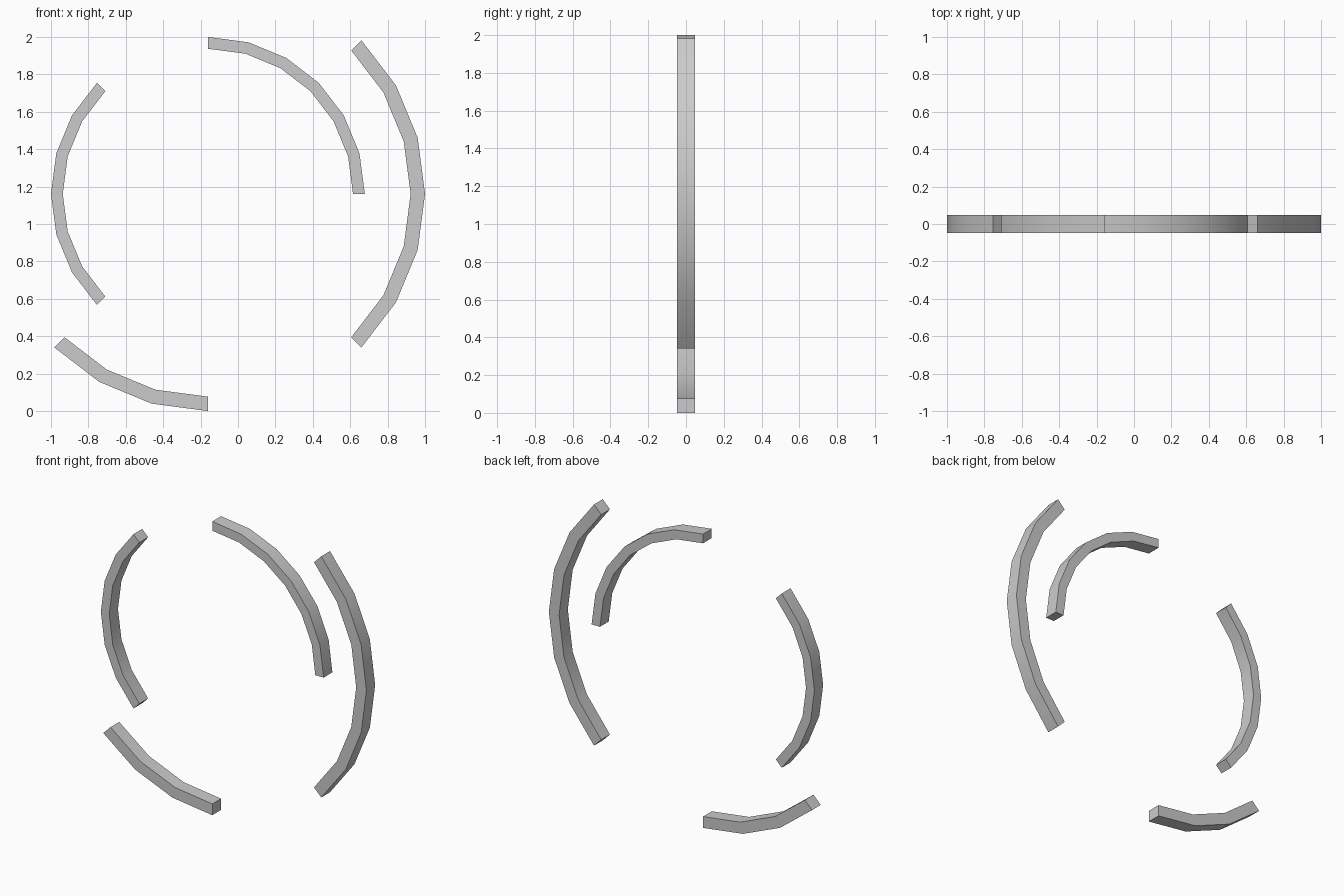
import bpy, bmesh
from math import sin, cos, radians

if "Cube" in bpy.data.objects:
    bpy.data.objects.remove(bpy.data.objects["Cube"])

CX, CZ = -0.161, 1.161    # shared centre of all arcs
HALF = 0.047              # half depth in y
SMALL = (0.776, 0.839)    # inner and outer radius
LARGE = (1.084, 1.161)


def arc(name, radii, start, end, step=15):
    """Square-section bar swept along a circle in the xz plane."""
    r0, r1 = radii
    bm = bmesh.new()
    rings = []
    for a in range(start, end + 1, step):
        c, s = cos(radians(a)), sin(radians(a))
        rings.append([bm.verts.new((CX + r * c, y, CZ + r * s))
                      for r, y in ((r0, -HALF), (r1, -HALF), (r1, HALF), (r0, HALF))])
    for p, q in zip(rings, rings[1:]):
        for i in range(4):
            j = (i + 1) % 4
            bm.faces.new((p[i], p[j], q[j], q[i]))
    bm.faces.new(rings[0])
    bm.faces.new(rings[-1])
    bmesh.ops.recalc_face_normals(bm, faces=bm.faces)
    mesh = bpy.data.meshes.new(name)
    bm.to_mesh(mesh)
    bm.free()
    ob = bpy.data.objects.new(name, mesh)
    bpy.context.collection.objects.link(ob)
    bpy.ops.object.select_all(action='DESELECT')
    ob.select_set(True)
    bpy.context.view_layer.objects.active = ob
    bpy.ops.object.shade_smooth_by_angle(angle=radians(30))


# Two inner arcs and two outer arcs
arc("upper_right_inner_arc", SMALL, 0, 90)
arc("left_inner_arc", SMALL, 135, 225)
arc("right_outer_arc", LARGE, -45, 45)
arc("lower_left_outer_arc", LARGE, 225, 270)
